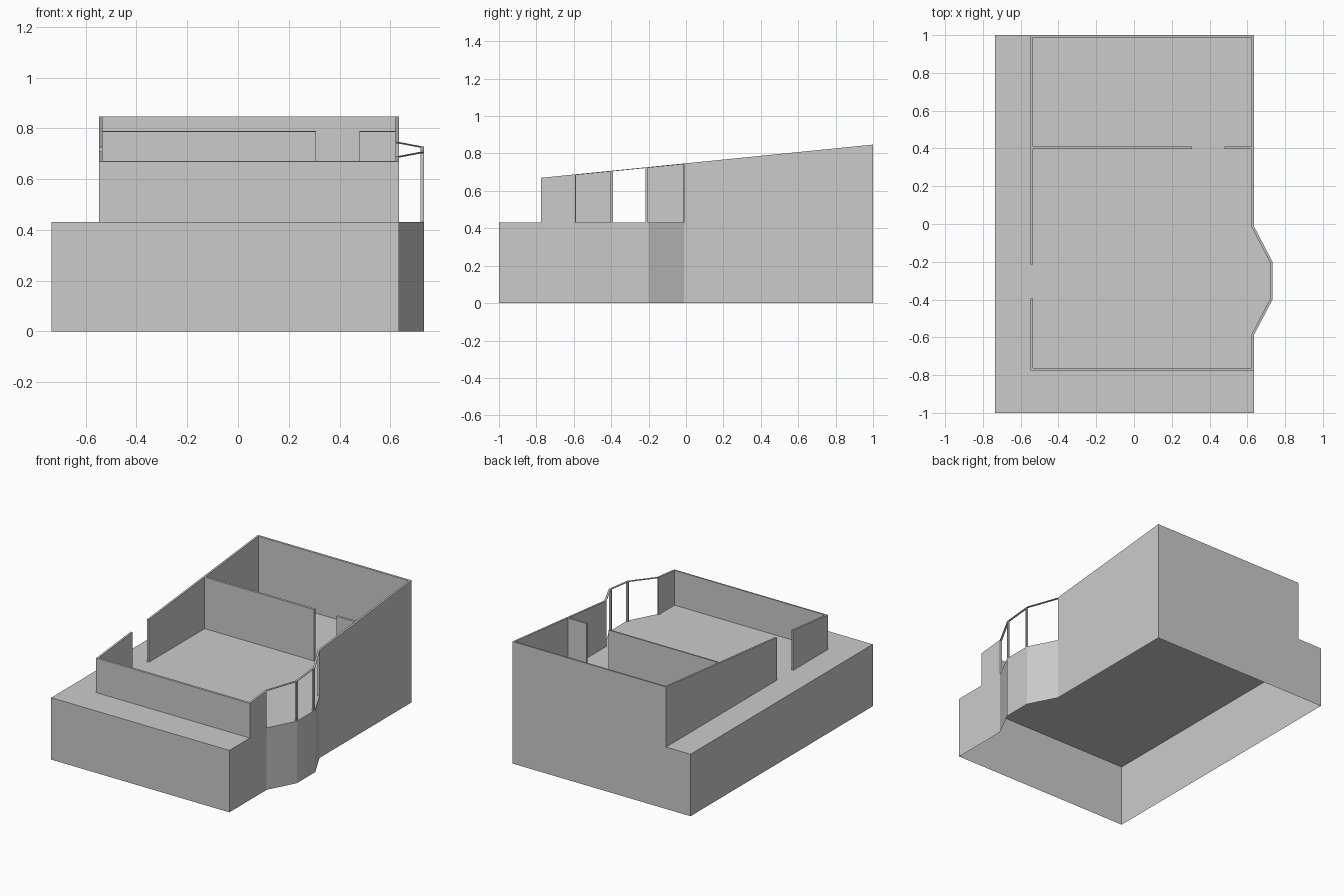
import bpy, bmesh

if "Cube" in bpy.data.objects:
    bpy.data.objects.remove(bpy.data.objects["Cube"])

DECK = 0.43      # height of the plinth / floor
T = 0.013        # wall thickness
XL, XR, XB = -0.735, 0.634, 0.733   # plinth left, right wall, bay front
HL, HF = -0.547, -0.775             # house left and front faces

BAY = [(XR, -0.59), (XB, -0.4), (XB, -0.2), (XR, -0.01)]
BAY_IN = [(XR - T, -0.587), (XB - T, -0.397), (XB - T, -0.203), (XR - T, -0.013)]


def roof(y):
    """Height of the sloping wall tops."""
    return 0.67 + (y - HF) * 0.1


def finish(name, bm):
    bmesh.ops.recalc_face_normals(bm, faces=bm.faces)
    me = bpy.data.meshes.new(name)
    bm.to_mesh(me)
    bm.free()
    ob = bpy.data.objects.new(name, me)
    bpy.context.collection.objects.link(ob)
    return ob


def strip(name, outer, inner, rail=None):
    """Wall between two parallel paths, sloped on top; rail = only a thin top band."""
    bm = bmesh.new()
    rings = []
    for o, i in zip(outer, inner):
        low = [(roof(p[1]) - rail if rail else DECK) for p in (o, i)]
        rings.append([bm.verts.new(c) for c in (
            (*o, low[0]), (*o, roof(o[1])), (*i, roof(i[1])), (*i, low[1]))])
    for a, b in zip(rings, rings[1:]):
        for k in range(4):
            bm.faces.new((a[k], a[(k + 1) % 4], b[(k + 1) % 4], b[k]))
    bm.faces.new(rings[0])
    bm.faces.new(rings[-1])
    return finish(name, bm)


def straight(name, x0, x1, y0, y1):
    return strip(name, [(x0, y0), (x1, y0)], [(x0, y1), (x1, y1)])


# Plinth: shell with floor on top, open underneath, bay included
bm = bmesh.new()
outline = [(XL, -1), (XR, -1)] + BAY + [(XR, 1), (XL, 1)]
top = [bm.verts.new((x, y, DECK)) for x, y in outline]
bot = [bm.verts.new((x, y, 0)) for x, y in outline]
bm.faces.new(top)
for k in range(len(outline)):
    j = (k + 1) % len(outline)
    bm.faces.new((bot[k], bot[j], top[j], top[k]))
finish("plinth", bm)

# Outer walls, broken by the side doorway and the bay
strip("front_wall",
      [(HL, -0.395), (HL, HF), (XR, HF), BAY[0]],
      [(HL + T, -0.395), (HL + T, HF + T), (XR - T, HF + T), BAY_IN[0]])
strip("back_wall",
      [BAY[3], (XR, 1), (HL, 1), (HL, -0.215)],
      [BAY_IN[3], (XR - T, 1 - T), (HL + T, 1 - T), (HL + T, -0.215)])

# Partition with doorway
straight("partition_long", HL + T, 0.307, 0.397, 0.41)
straight("partition_short", 0.478, XR - T, 0.397, 0.41)

# Bay window: thin head rail and corner posts
strip("bay_head_rail", BAY, BAY_IN, rail=0.004)
straight("bay_post_front", XB - T, XB, -0.403, -0.39)
straight("bay_post_back", XB - T, XB, -0.217, -0.204)
